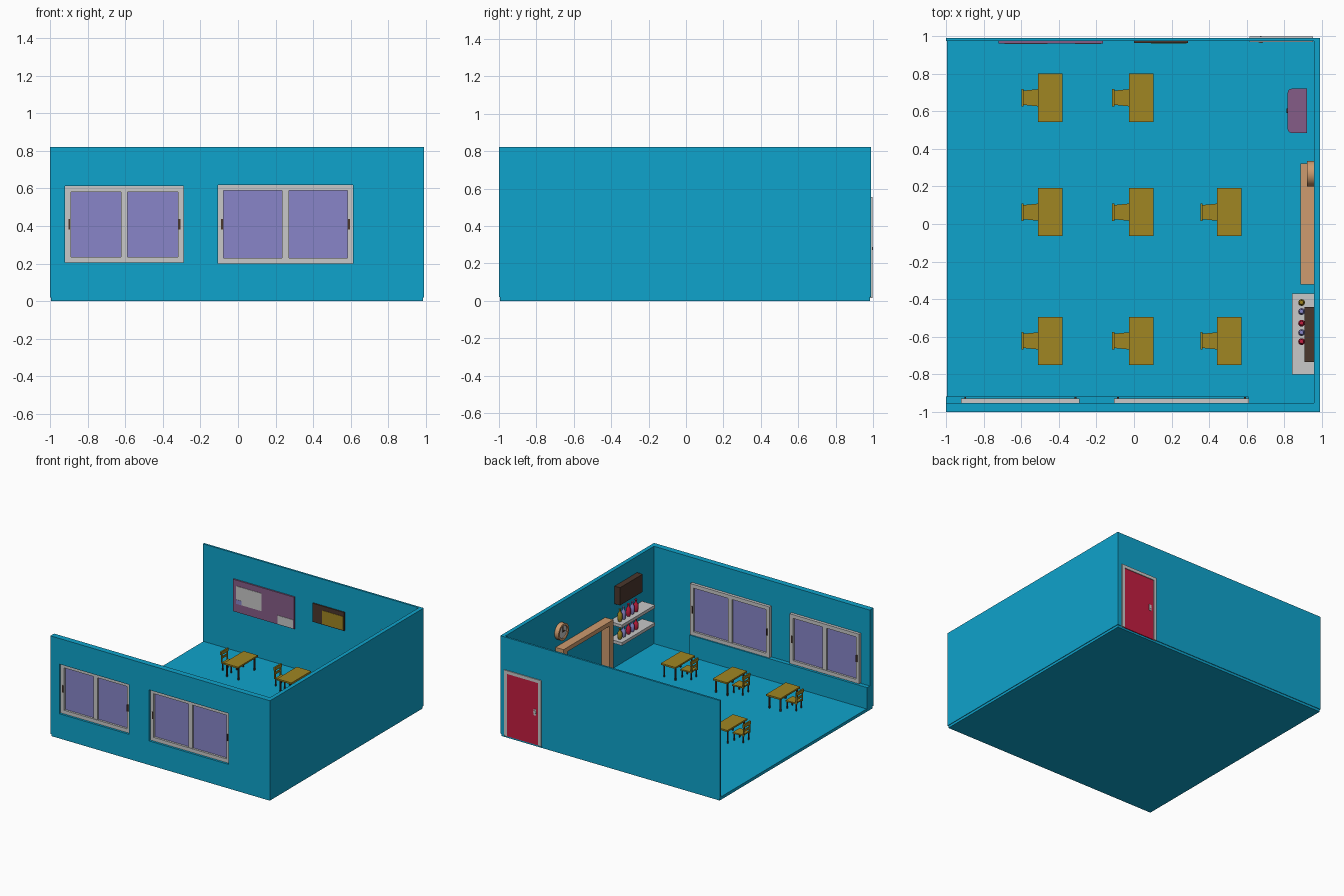
import bpy, bmesh, math
from mathutils import Matrix, Vector

if "Cube" in bpy.data.objects:
    bpy.data.objects.remove(bpy.data.objects["Cube"])


def mat(name, r, g, b):
    m = bpy.data.materials.new(name)
    m.diffuse_color = (r, g, b, 1)
    m.use_nodes = True
    m.node_tree.nodes["Principled BSDF"].inputs["Base Color"].default_value = m.diffuse_color
    return m


BLUE = mat("wall_blue", .0045, .367, .604)
WHITE = mat("light_grey", .578, .578, .578)
GLASS = mat("periwinkle", .246, .235, .578)
RED = mat("red", .55, .013, .052)
GOLD = mat("gold_wood", .352, .238, .016)
ORANGE = mat("orange_wood", .61, .328, .156)
DARK = mat("dark_brown", .07, .038, .026)
MAUVE = mat("mauve", .235, .107, .242)


def finish(name, bm, m):
    bmesh.ops.recalc_face_normals(bm, faces=bm.faces)
    me = bpy.data.meshes.new(name)
    bm.to_mesh(me)
    bm.free()
    o = bpy.data.objects.new(name, me)
    bpy.context.collection.objects.link(o)
    if m:
        me.materials.append(m)
    return o


def add_box(bm, x0, x1, y0, y1, z0, z1):
    r = bmesh.ops.create_cube(bm, size=1)
    mx = Matrix.Translation(((x0 + x1) / 2, (y0 + y1) / 2, (z0 + z1) / 2)) @ \
        Matrix.Diagonal((x1 - x0, y1 - y0, z1 - z0, 1))
    bmesh.ops.transform(bm, matrix=mx, verts=r["verts"])


def boxes(name, m, *dims):
    bm = bmesh.new()
    for d in dims:
        add_box(bm, *d)
    return finish(name, bm, m)


def prism(name, m, pts, z0, z1):
    bm = bmesh.new()
    f = bm.faces.new([bm.verts.new((x, y, z0)) for x, y in pts])
    r = bmesh.ops.extrude_face_region(bm, geom=[f])
    vs = [v for v in r["geom"] if isinstance(v, bmesh.types.BMVert)]
    bmesh.ops.translate(bm, verts=vs, vec=(0, 0, z1 - z0))
    return finish(name, bm, m)


def lathe(name, m, profile, loc, axis="Z", n=16):
    bm = bmesh.new()
    vs = [bm.verts.new((r, 0, z)) for r, z in profile]
    es = [bm.edges.new(p) for p in zip(vs, vs[1:])]
    bmesh.ops.spin(bm, geom=vs + es, cent=(0, 0, 0), axis=(0, 0, 1),
                   angle=2 * math.pi, steps=n)
    bmesh.ops.remove_doubles(bm, verts=bm.verts, dist=1e-5)
    rot = {"Z": Matrix(), "X": Matrix.Rotation(-math.pi / 2, 4, "Y"),
           "Y": Matrix.Rotation(-math.pi / 2, 4, "X")}[axis]
    bmesh.ops.transform(bm, matrix=Matrix.Translation(loc) @ rot, verts=bm.verts)
    o = finish(name, bm, m)
    bpy.context.view_layer.objects.active = o
    o.select_set(True)
    bpy.ops.object.shade_smooth_by_angle(angle=math.radians(40))
    o.select_set(False)
    return o


# room shell: floor and U-shaped walls with window and door openings
boxes("floor", BLUE, (-.995, .985, -.995, .985, 0, .024))
walls = prism("walls", BLUE, [(-1, -1), (.99, -1), (.99, .99), (-1, .99), (-1, .974),
                              (.957, .974), (.957, -.952), (-1, -.952)], .02, .822)
WINDOWS = [(-.92, -.29, .205, .612), (-.107, .613, .2, .618)]
DOOR = (.615, .952, .555)
cutter = boxes("opening_cutter", None,
               *[(a, b, -1.1, -.9, c, d) for a, b, c, d in WINDOWS],
               (DOOR[0], DOOR[1], .965, 1.1, .024, DOOR[2]))
mod = walls.modifiers.new("openings", "BOOLEAN")
mod.object = cutter
mod.solver = "EXACT"
bpy.context.view_layer.objects.active = walls
bpy.ops.object.modifier_apply(modifier=mod.name)
bpy.data.objects.remove(cutter)
boxes("window_ledge", BLUE, (-1, .61, -.955, -.917, .02, .2))

# sliding windows
for a, b, c, d in WINDOWS:
    t, mid = .03, (a + b) / 2
    boxes("window_frame", WHITE,
          (a, a + t, -.982, -.928, c, d), (b - t, b, -.982, -.928, c, d),
          (a + t, b - t, -.982, -.928, c, c + t), (a + t, b - t, -.982, -.928, d - t, d),
          (mid - .018, mid + .018, -.978, -.932, c + t, d - t))
    boxes("window_panes", GLASS,
          (a + t, mid - .018, -.965, -.945, c + t, d - t),
          (mid + .018, b - t, -.965, -.945, c + t, d - t))
    zm = (c + d) / 2
    boxes("window_handles", DARK, *[(x - .005, x + .005, y, y + .006, zm - .028, zm + .028)
                                    for x in (a + .022, b - .022) for y in (-.988, -.928)])

# door with frame and two-sided handle
a, b, h = DOOR
boxes("door_frame", WHITE, (a, a + .026, .97, .998, .015, h), (b - .026, b, .97, .998, .015, h),
      (a + .026, b - .026, .97, .998, h - .026, h))
boxes("door_panel", RED, (a + .026, b - .026, .975, .992, .015, h - .026))
lathe("door_handle", WHITE, [(0, -.022), (.012, -.018), (.014, -.012), (.005, -.008), (.005, .008),
                             (.014, .010), (.012, .014), (0, .016)], (.675, .984, .28), "Y")
boxes("door_lock_plate", WHITE, (.665, .685, .991, .995, .255, .305))

# boards on the back wall
boxes("notice_board", MAUVE, (-.72, -.165, .962, .976, .35, .612))
boxes("notice_papers", WHITE, (-.69, -.46, .959, .963, .42, .565),
      (-.315, -.175, .959, .963, .355, .425))
boxes("notice_note", GLASS, (-.69, -.64, .957, .960, .42, .455))
boxes("picture_board", DARK, (0, .287, .964, .976, .455, .607))
boxes("picture_sheet", GOLD, (.09, .28, .961, .965, .462, .572))

# desks and chairs
SPOTS = [(x, y) for y in (.672, .063, -.622) for x in (-.51, -.027, .443)]
SPOTS.remove((.443, .672))
for x, y in SPOTS:
    boxes("desk_top", GOLD, (x, x + .13, y - .128, y + .128, .128, .141))
    boxes("desk_legs", DARK, *[(lx - .005, lx + .005, ly - .005, ly + .005, .022, .128)
                               for lx in (x + .014, x + .116) for ly in (y - .105, y + .105)])
    boxes("desk_rail", GOLD, (x + .02, x + .11, y - .1, y + .1, .112, .128))
    prism("chair_seat", GOLD, [(x - .078, y - .038), (x + .012, y - .047),
                               (x + .012, y + .047), (x - .078, y + .038)], .082, .092)
    boxes("chair_back", GOLD,
          *[(x - .088, x - .078, ly - .005, ly + .005, .082, .16) for ly in (y - .036, y + .036)],
          (x - .09, x - .078, y - .046, y + .046, .152, .178),
          (x - .088, x - .08, y - .036, y + .036, .118, .134))
    boxes("chair_legs", DARK, *[(lx - .004, lx + .004, ly - .004, ly + .004, .022, .083)
                                for lx in (x - .077, x + .004) for ly in (y - .034, y + .034)])

# wooden surround on the right wall
boxes("wood_surround", ORANGE, (.885, .958, -.322, .322, .445, .48),
      (.885, .958, -.322, -.272, .022, .445), (.885, .958, .272, .322, .022, .445))

# wall clock
CL = (.957, .268, .595)
lathe("clock_rim", ORANGE, [(.055, 0), (.068, 0), (.068, .037), (.052, .037), (.052, .026)], CL, "X", 32)
lathe("clock_face", WHITE, [(0, 0), (.055, 0), (.055, .027), (0, .027)], CL, "X", 32)
boxes("clock_hands", DARK, (.926, .931, .264, .272, .592, .635), (.926, .931, .24, .268, .591, .599))

# shelves with bottles
boxes("wall_shelves", WHITE, (.84, .958, -.8, -.37, .405, .43), (.84, .958, -.8, -.37, .26, .285))
BOTTLES = [(-.418, GOLD), (-.466, GLASS), (-.528, RED), (-.578, GLASS), (-.626, RED)]
for z, s in ((.43, 1), (.285, .85)):
    for y, m in BOTTLES:
        lathe("bottle", m, [(0, 0), (.013, 0), (.018, .02 * s), (.018, .06 * s), (.009, .075 * s),
                            (.007, .09 * s), (.011, .1 * s), (0, .105 * s)], (.892, y, z))

# dark box high on the right wall
boxes("wall_speaker", DARK, (.907, .958, -.735, -.442, .545, .69))

# low cabinet with rounded front corners and a knob
prof = [(.922, .485), (.922, .72)]
for cy, a0 in ((.7, 90), (.505, 180)):
    prof += [(.838 + .02 * math.cos(math.radians(a0 + k * 30)),
              cy + .02 * math.sin(math.radians(a0 + k * 30))) for k in range(4)]
prism("cabinet", MAUVE, prof, .022, .27)
lathe("cabinet_knob", DARK, [(0, 0), (.012, 0), (.012, .006), (0, .008)], (.819, .602, .2), "X")
